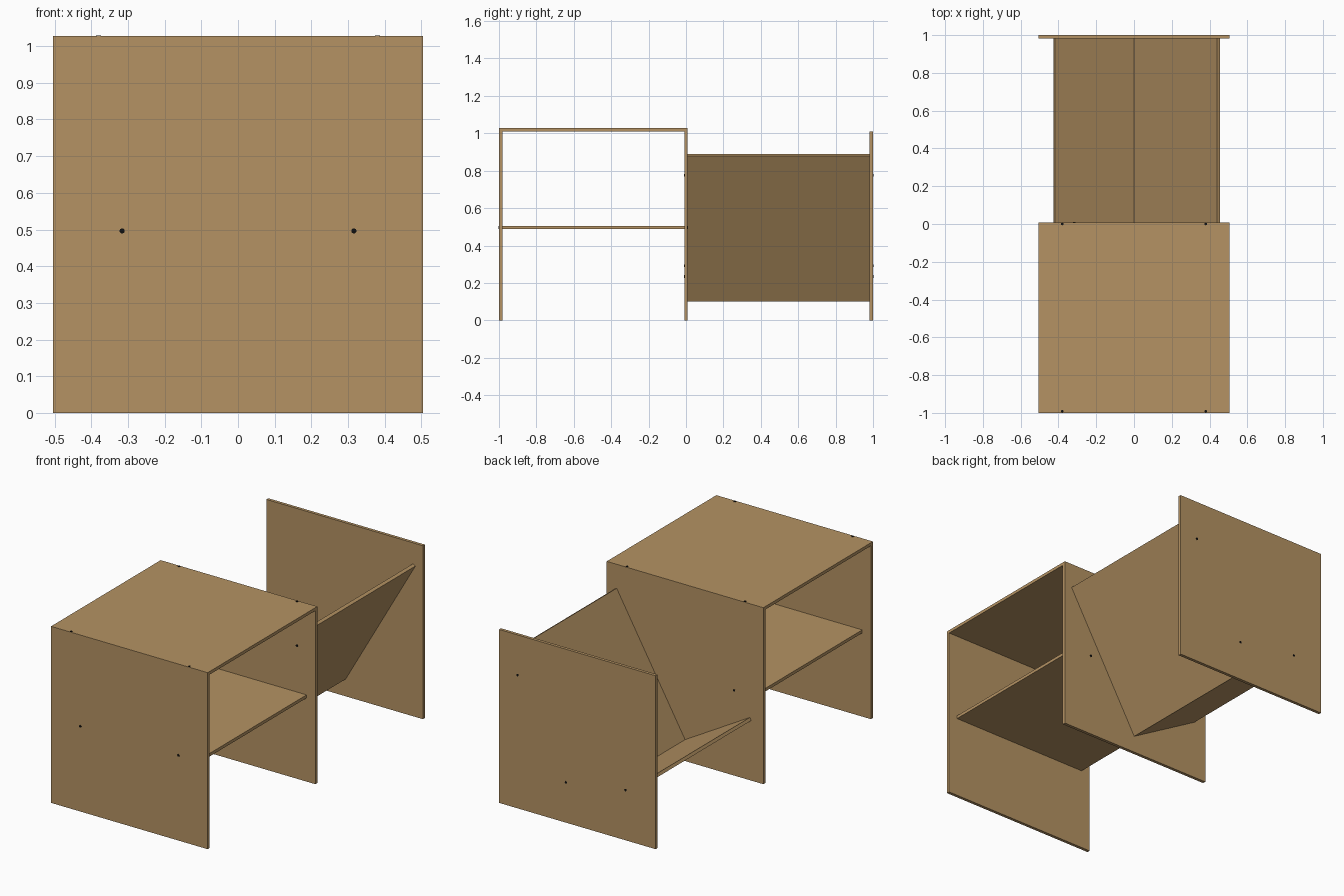
import bpy
import math
from mathutils import Matrix, Vector

if "Cube" in bpy.data.objects:
    bpy.data.objects.remove(bpy.data.objects["Cube"])

T = 0.018          # board thickness
W = 1.009          # board width
H = 1.01           # upright height


def material(name, color):
    m = bpy.data.materials.new(name)
    m.diffuse_color = color
    m.use_nodes = True
    m.node_tree.nodes["Principled BSDF"].inputs["Base Color"].default_value = m.diffuse_color
    return m


wood = material("plywood", (0.46, 0.29, 0.125, 1))
black = material("screw_black", (0.005, 0.005, 0.005, 1))


def board(name, lo, hi):
    lo, hi = Vector(lo), Vector(hi)
    bpy.ops.mesh.primitive_cube_add(size=1)
    ob = bpy.context.object
    ob.name = name
    ob.data.transform(Matrix.Translation((lo + hi) / 2) @ Matrix.Diagonal((*(hi - lo), 1)))
    ob.data.materials.append(wood)
    return ob


def screw(name, pos, axis):
    # small disc head standing just proud of the board face
    bpy.ops.mesh.primitive_cylinder_add(vertices=16, radius=0.007, depth=0.003, location=pos)
    ob = bpy.context.object
    ob.name = name
    if axis == "y":
        ob.rotation_euler.x = math.pi / 2
    ob.data.materials.append(black)


# uprights
uprights = {"front_panel": -1 + T / 2, "middle_panel": 0, "back_panel": 1 - T / 2}
for name, y in uprights.items():
    board(name, (-W / 2, y - T / 2, 0), (W / 2, y + T / 2, H))

# top and inset shelf of the front half
board("top_panel", (-W / 2, -1, H), (W / 2, T / 2, H + T))
board("shelf", (-0.448, -1 + T, 0.487), (0.448, -T / 2, 0.487 + T))

# tilted L of the rear half: long leaning board and short seat, turned 30 degrees
y0, y1 = T / 2, 1 - T
tilt = Matrix.Translation((0.006, 0, 0.1)) @ Matrix.Rotation(math.radians(30), 4, "Y")
for ob in (board("leaning_back", (-T, y0, T), (0, y1, 0.9)),
           board("seat", (-0.5, y0, 0), (0, y1, T))):
    ob.matrix_world = tilt

# screws holding the shelf and the top
for x in (-0.316, 0.316):
    for y in (-1, T / 2):
        screw("shelf_screw", (x, y, 0.496), "y")
for x in (-0.38, 0.38):
    for y in (-1 + T / 2, 0):
        screw("top_screw", (x, y, H + T), "z")

# screws holding the tilted boards, set along their centre lines
for x, z in ((-T / 2, 0.15), (-T / 2, 0.775), (-0.37, T / 2)):
    p = tilt @ Vector((x, 0, z))
    for y in (-T / 2, 1):
        screw("tilted_board_screw", (p.x, y, p.z), "y")
